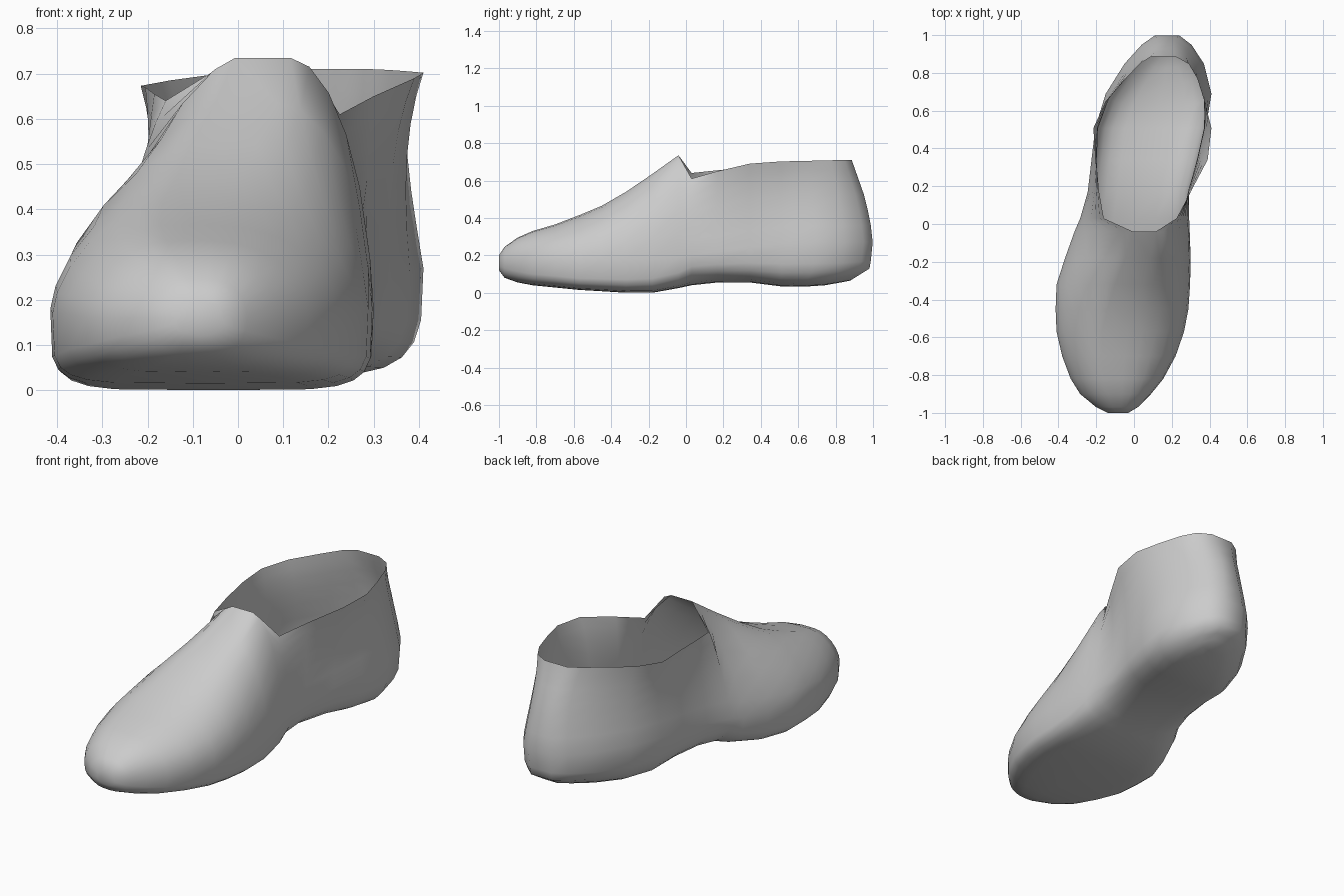
import bpy
import bmesh
from math import sin, cos, pi, radians

cube = bpy.data.objects.get("Cube")
if cube:
    bpy.data.objects.remove(cube, do_unlink=True)

# Closed sections from toe to tongue:
# y, left edge, right edge, ridge x, sole z, widest z, ridge z
FRONT = [
    (-1.0, -.14, -.03, -.08, .12, .16, .20),
    (-.97, -.20, .02, -.09, .08, .16, .245),
    (-.90, -.285, .09, -.10, .055, .16, .295),
    (-.82, -.335, .155, -.11, .04, .16, .33),
    (-.70, -.38, .22, -.11, .028, .17, .365),
    (-.57, -.41, .265, -.10, .015, .17, .415),
    (-.45, -.415, .288, -.07, .008, .18, .465),
    (-.32, -.41, .297, -.03, 0, .18, .54),
    (-.18, -.365, .30, .02, 0, .18, .635),
    (-.04, -.315, .295, .055, .025, .19, .735),
]

# Open sections from instep to heel:
# y, left edge, right edge, sole z, left rim x, right rim x, left rim z, right rim z
REAR = [
    (.03, -.285, .292, .04, -.16, .225, .64, .61),
    (.17, -.245, .29, .055, -.185, .30, .655, .65),
    (.34, -.225, .335, .055, -.205, .39, .67, .69),
    (.51, -.205, .38, .034, -.215, .41, .673, .702),
    (.69, -.15, .41, .032, -.15, .375, .685, .705),
    (.85, -.05, .37, .04, -.04, .335, .70, .708),
    (.95, .04, .305, .055, .03, .29, .708, .71),
    (1.0, .11, .24, .065, .09, .22, .71, .71),
]

# Heel leans inward above and below its fullest height: (z, reach)
HEEL = [(0, .6), (.06, .74), (.13, .965), (.22, .99), (.3, 1), (.5, .92), (.72, .765)]
SOLE_STEPS = 12
WALL_STEPS = 6


def power(v, n):
    """Signed superellipse coordinate."""
    return (1 if v >= 0 else -1) * abs(v) ** (2 / n)


def lerp(a, b, t):
    return a + (b - a) * t


def heel_reach(z):
    for (z0, r0), (z1, r1) in zip(HEEL, HEEL[1:]):
        if z <= z1:
            return lerp(r0, r1, (z - z0) / (z1 - z0))
    return HEEL[-1][1]


def sole_curve(y, left, right, bottom, mid, squareness):
    """Lower half of a section, from left edge to right edge."""
    points = []
    for i in range(SOLE_STEPS + 1):
        a = pi * i / SOLE_STEPS
        x = (left + right) / 2 - power(cos(a), squareness) * (right - left) / 2
        points.append((x, y, mid - power(sin(a), squareness) * (mid - bottom)))
    return points


def front_section(y, left, right, ridge, bottom, mid, top):
    # The sole edge is crispest under the ball of the foot
    square = 2.4 + 3.2 * sin(pi * (y + 1) / 1.15)
    sole = sole_curve(y, left, right, bottom, mid, square)
    flat = .1 * (right - left)

    def arch(edge, crest, roundness, step):
        a = radians(90 * step / WALL_STEPS)
        return (crest + (edge - crest) * power(cos(a), roundness), y,
                mid + (top - mid) * power(sin(a), roundness))

    # The outer side slopes more steeply than the inner side
    t = y + 1
    steps = range(1, WALL_STEPS + 1)
    lefts = [arch(left, ridge - flat, lerp(1.8, 1.4, t), s) for s in reversed(steps)]
    rights = [arch(right, ridge + flat, lerp(2.1, 1.85, t), s) for s in steps]
    return lefts + sole + rights


def rear_section(y, left, right, bottom, rim_l, rim_r, z_l, z_r):
    mid = min(.27, .2 + .12 * y)
    sole = sole_curve(y, left, right, bottom, mid, lerp(2.8, 3.7, min(1, y / .6)))
    waist = .02 * max(0, min(1, y / .4))

    def wall(edge, rim_x, rim_z, side, step):
        t = step / WALL_STEPS
        x = lerp(edge, rim_x, t ** 1.15) - side * waist * sin(pi * t)
        return (x, y, lerp(mid, rim_z, sin(t * pi / 3) / sin(pi / 3)))

    steps = range(1, WALL_STEPS + 1)
    lefts = [wall(left, rim_l, z_l, -1, s) for s in reversed(steps)]
    rights = [wall(right, rim_r, z_r, 1, s) for s in steps]
    points = lefts + sole + rights
    if y > .5:
        points = [(px, .5 + (py - .5) * heel_reach(pz), pz) for px, py, pz in points]
    return points


bm = bmesh.new()
front = [[bm.verts.new(p) for p in front_section(*row)] for row in FRONT]
rear = [[bm.verts.new(p) for p in rear_section(*row)] for row in REAR]

# Toe and the ridge that closes the forefoot
bm.faces.new(front[0])
for a, b in zip(front, front[1:]):
    bm.faces.new((a[-1], a[0], b[0], b[-1]))

# Walls and sole from toe to heel, left open above the ankle
sections = front + rear
for a, b in zip(sections, sections[1:]):
    for i in range(len(a) - 1):
        bm.faces.new((a[i], a[i + 1], b[i + 1], b[i]))

# Back of the heel, laddered from side to side
back = rear[-1]
last = len(back) - 1
for i in range(last // 2):
    ring = [back[i], back[i + 1], back[last - i - 1], back[last - i]]
    bm.faces.new(list(dict.fromkeys(ring)))

bmesh.ops.recalc_face_normals(bm, faces=bm.faces[:])
if sum(f.normal.z * f.calc_area() for f in bm.faces if f.calc_center_median().z < .06) > 0:
    bmesh.ops.reverse_faces(bm, faces=bm.faces[:])
mesh = bpy.data.meshes.new("shoe_shell")
bm.to_mesh(mesh)
bm.free()

shoe = bpy.data.objects.new("shoe_shell", mesh)
bpy.context.collection.objects.link(shoe)

# Plain grey
grey = bpy.data.materials.new("plain grey")
grey.use_nodes = True
colour = (.6, .6, .6, 1)
grey.diffuse_color = colour
grey.node_tree.nodes["Principled BSDF"].inputs["Base Color"].default_value = colour
mesh.materials.append(grey)

bpy.ops.object.select_all(action='DESELECT')
shoe.select_set(True)
bpy.context.view_layer.objects.active = shoe
bpy.ops.object.shade_smooth_by_angle(angle=radians(60))
